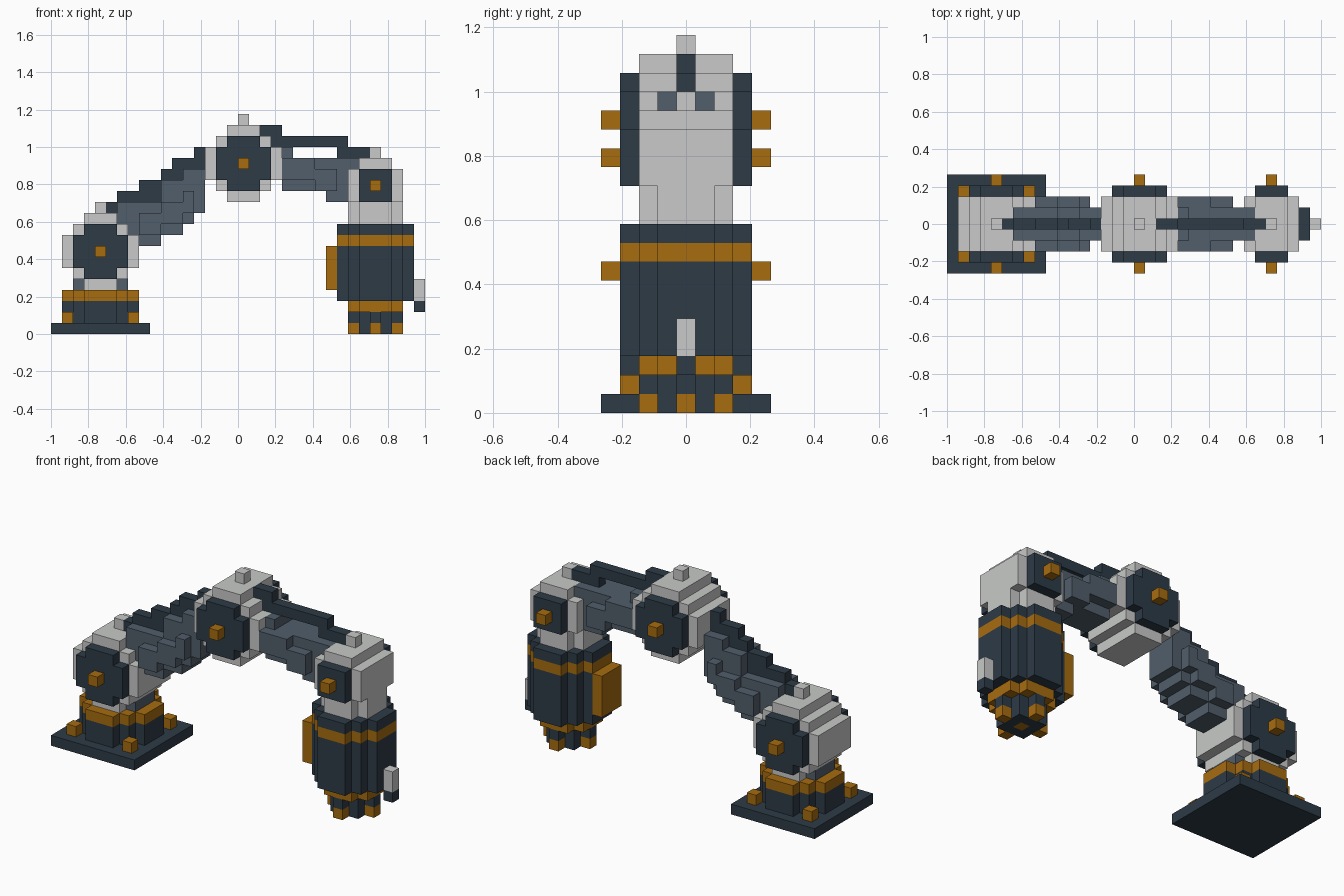
import bpy
import bmesh
from itertools import product
from mathutils import Vector

cube = bpy.data.objects.get("Cube")
if cube:
    bpy.data.objects.remove(cube)

UNIT = 1 / 17          # size of one block
MID = 4                # middle block across the depth
taken = {}             # block position -> (part name, colour)


def make_material(name, rgb):
    mat = bpy.data.materials.new(name)
    mat.use_nodes = True
    mat.diffuse_color = (*rgb, 1)
    mat.node_tree.nodes["Principled BSDF"].inputs["Base Color"].default_value = (*rgb, 1)
    return mat


MATERIALS = {
    "dark": make_material("dark navy", (0.026, 0.043, 0.062)),
    "slate": make_material("slate grey", (0.083, 0.112, 0.147)),
    "white": make_material("light grey", (0.58, 0.59, 0.58)),
    "orange": make_material("amber", (0.385, 0.15, 0.005)),
}


def claim(part, colour, cell):
    taken.setdefault(cell, (part, colour))


def box(part, colour, xs, ys, zs):
    """Fill the blocks between the given limits; the first part to claim a block keeps it."""
    for cell in product(range(*xs), range(*ys), range(*zs)):
        claim(part, colour, cell)


def disc(part, colour, centre, radius, axis, span):
    """Stepped round drum along y or z; centre holds the two other coordinates."""
    steps = range(-radius, radius + 1)
    for a, b, c in product(steps, steps, range(*span)):
        if abs(a) + abs(b) <= radius + 1:
            p, q = centre[0] + a, centre[1] + b
            claim(part, colour, (p, c, q) if axis == "y" else (p, q, c))


def across(half):
    return (MID - half, MID + half + 1)


# Base: plate, corner bolts, turntable
box("base_plate", "dark", (0, 9), (0, 9), (0, 1))
for x, y in product((1, 7), (1, 7)):
    box("base_bolts", "orange", (x, x + 1), (y, y + 1), (1, 2))
disc("turntable", "dark", (4, MID), 3, "z", (1, 3))
disc("turntable_ring", "orange", (4, MID), 3, "z", (3, 4))

# Joints: drum along y, top knob, side caps, pivot bolts
for name, x, z, radius in (("shoulder", 4, 7, 3), ("elbow", 17, 15, 3), ("wrist", 29, 13, 2)):
    disc(name + "_drum", "white", (x, z), radius, "y", across(2))
    top = z + radius + 1
    box(name + "_knob", "white", (x, x + 1), across(0), (top, top + 1))
    for cap, bolt in ((1, 0), (7, 8)):
        if radius == 3:
            disc(name + "_caps", "dark", (x, z), 2, "y", (cap, cap + 1))
        else:
            box(name + "_caps", "dark", (x - 1, x + 2), (cap, cap + 1), (z - 1, z + 2))
        box(name + "_pivots", "orange", (x, x + 1), (bolt, bolt + 1), (z, z + 1))
disc("shoulder_neck", "slate", (4, MID), 2, "z", (4, 5))

# Upper arm: cable rail, stepped core, side panels (x, bottom, core top, rail top)
for x, low, top, rail in ((5, 9, 11, 12), (6, 8, 12, 13), (7, 8, 12, 13), (8, 8, 12, 14),
                          (9, 8, 12, 14), (10, 9, 14, 15), (11, 9, 14, 16),
                          (12, 10, 15, 16), (13, 11, 15, 17)):
    column = (x, x + 1)
    box("upper_rail", "dark", column, across(0), (top, rail))
    if x > 5:
        box("upper_arm", "slate", column, across(1), (low, top))
    if 8 <= x <= 12:
        box("upper_panels", "slate", column, across(2), (low + 1, low + 3))

# Forearm: raised rail, core, side panels
box("forearm_rail", "dark", (19, 21), across(0), (17, 19))
box("forearm_rail", "dark", (21, 27), across(0), (17, 18))
box("forearm_rail", "dark", (26, 29), across(0), (16, 17))
box("forearm", "slate", (21, 22), across(1), (13, 17))
box("forearm", "slate", (22, 25), across(1), (13, 16))
box("forearm", "slate", (25, 28), across(1), (12, 16))
box("forearm_panels", "slate", (21, 24), across(2), (14, 16))
box("forearm_panels", "slate", (24, 26), across(2), (13, 15))

# Tool head: neck, housing with bands, side pack, lever
tool = (29, MID)
disc("tool_neck", "white", tool, 2, "z", (10, 12))
disc("tool_band", "orange", tool, 3, "z", (8, 9))
disc("tool_housing", "dark", tool, 3, "z", (3, 10))
disc("tool_collar", "orange", tool, 2, "z", (2, 3))
box("tool_pack", "orange", (25, 26), across(1), (4, 8))
box("tool_lever", "white", (33, 34), across(0), (3, 5))
box("tool_lever_tip", "dark", (33, 34), across(0), (2, 3))

# Gripper: dark core with orange-tipped fingers
for dx, dy in ((0, 0), (2, 0), (-2, 0), (0, 2), (0, -2)):
    x, y = tool[0] + dx, tool[1] + dy
    box("finger_tips", "orange", (x, x + 1), (y, y + 1), (0, 1))
    box("fingers", "dark", (x, x + 1), (y, y + 1), (1, 2))
box("gripper_core", "dark", (28, 31), across(1), (0, 2))

# Turn the blocks into one mesh per part, keeping only the outer faces
SIDES = [Vector(d) for d in ((1, 0, 0), (-1, 0, 0), (0, 1, 0), (0, -1, 0), (0, 0, 1), (0, 0, -1))]
parts = {}
for cell, key in taken.items():
    parts.setdefault(key, []).append(cell)

for (name, colour), cells in parts.items():
    bm = bmesh.new()
    for cell in cells:
        centre = Vector(cell) + Vector((0.5, 0.5, 0.5))
        for n in SIDES:
            if tuple(int(c + d) for c, d in zip(cell, n)) in taken:
                continue
            u = Vector((n.y, n.z, n.x))
            v = n.cross(u)
            corners = [centre + (n + u * s + v * t) / 2
                       for s, t in ((-1, -1), (1, -1), (1, 1), (-1, 1))]
            bm.faces.new([bm.verts.new((p.x * UNIT - 1, (p.y - 4.5) * UNIT, p.z * UNIT))
                          for p in corners])
    bmesh.ops.remove_doubles(bm, verts=bm.verts, dist=UNIT / 100)
    bmesh.ops.dissolve_limit(bm, angle_limit=0.01, verts=bm.verts, edges=bm.edges)
    mesh = bpy.data.meshes.new(name)
    bm.to_mesh(mesh)
    bm.free()
    mesh.materials.append(MATERIALS[colour])
    bpy.context.collection.objects.link(bpy.data.objects.new(name, mesh))
